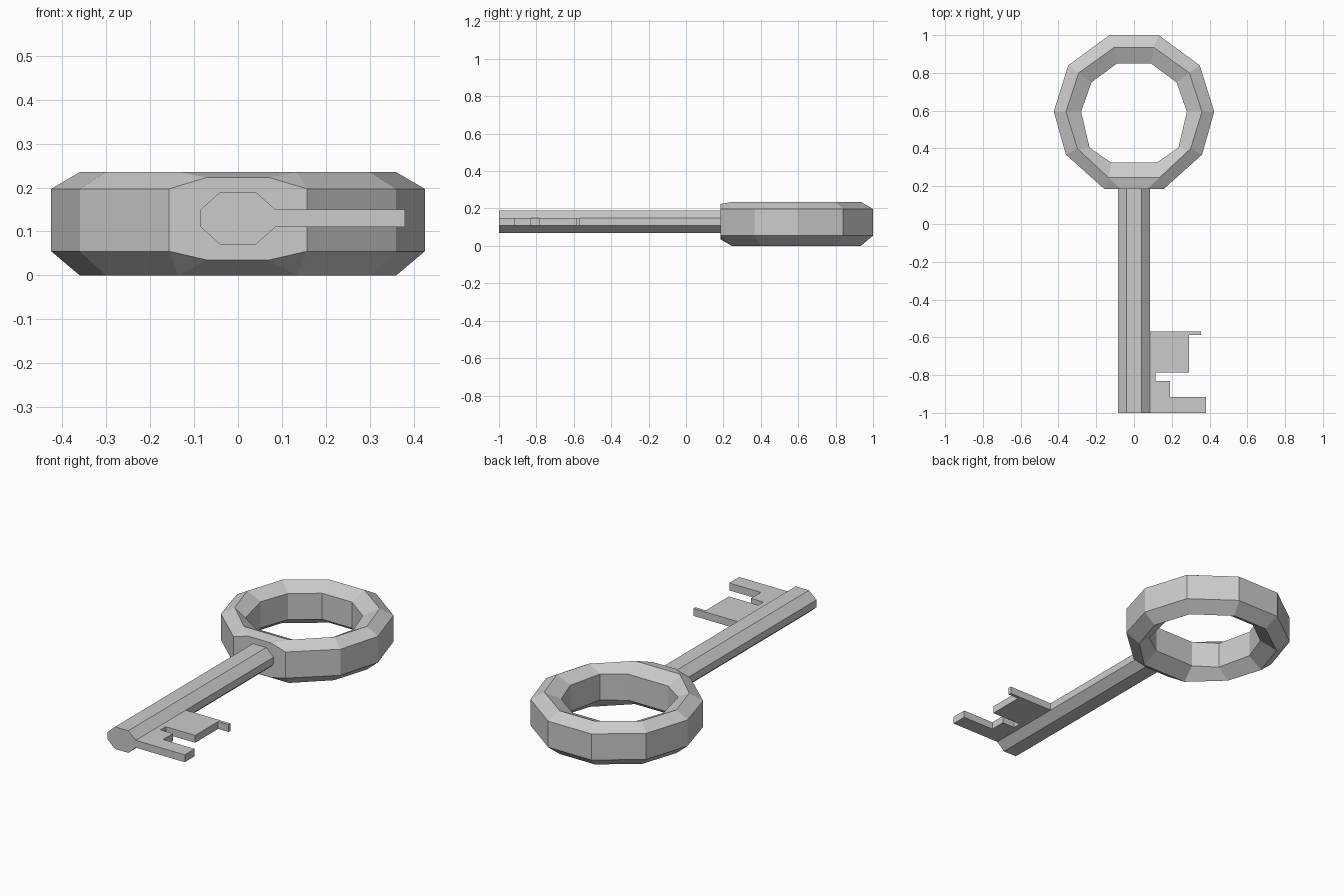
import bpy, bmesh

if "Cube" in bpy.data.objects:
    bpy.data.objects.remove(bpy.data.objects["Cube"])


def make_object(name, verts, faces):
    bm = bmesh.new()
    vs = [bm.verts.new(v) for v in verts]
    for f in faces:
        bm.faces.new([vs[i] for i in f])
    bmesh.ops.recalc_face_normals(bm, faces=bm.faces)
    mesh = bpy.data.meshes.new(name)
    bm.to_mesh(mesh)
    bm.free()
    obj = bpy.data.objects.new(name, mesh)
    bpy.context.collection.objects.link(obj)
    return obj


def prism(name, outline, offset):
    """Closed solid from a planar outline swept along an offset."""
    n = len(outline)
    verts = list(outline) + [tuple(a + b for a, b in zip(p, offset)) for p in outline]
    faces = [tuple(range(n)), tuple(range(2 * n - 1, n - 1, -1))]
    faces += [(i, (i + 1) % n, (i + 1) % n + n, i + n) for i in range(n)]
    return make_object(name, verts, faces)


# Ring handle: right halves of the ten-sided loops, front to back
outer = [(0.157, 0.185), (0.36, 0.367), (0.425, 0.595), (0.348, 0.84), (0.13, 1.0)]
ridge = [(0.135, 0.245), (0.30, 0.40), (0.36, 0.595), (0.293, 0.80), (0.105, 0.935)]
inner = [(0.12, 0.325), (0.235, 0.403), (0.28, 0.595), (0.225, 0.75), (0.09, 0.85)]
sections = [(outer, 0.055), (outer, 0.197), (ridge, 0.235),
            (inner, 0.197), (inner, 0.055), (ridge, 0.0)]
verts = []
for half, z in sections:
    loop = half + [(-x, y) for x, y in reversed(half)]
    verts += [(x, y, z) for x, y in loop]

faces = []
for k in range(6):
    a, b = k * 10, (k + 1) % 6 * 10
    for i in range(10):
        j = (i + 1) % 10
        if i == 9 and k in (0, 1, 5):
            continue          # front segment is replaced by the collar
        faces.append((a + i, a + j, b + j, b + i))

# Collar face where the shaft meets the ring
verts += [(-0.07, 0.185, 0.223), (0.07, 0.185, 0.223),
          (-0.07, 0.185, 0.035), (0.07, 0.185, 0.035)]
faces.append((9, 19, 60, 61, 10, 0, 63, 62))
for left, right, rl, rr, cl, cr in ((19, 10, 29, 20, 60, 61), (9, 0, 59, 50, 62, 63)):
    faces += [(left, cl, rl), (cl, cr, rr, rl), (cr, right, rr)]
make_object("ring_handle", verts, faces)

# Eight-sided shaft
profile = [(0.085, 0.11), (0.085, 0.15), (0.04, 0.19), (-0.04, 0.19),
           (-0.085, 0.15), (-0.085, 0.11), (-0.04, 0.07), (0.04, 0.07)]
prism("shaft", [(x, -1.0, z) for x, z in profile], (0, 1.185, 0))

# Notched bit
bit = [(0.085, -0.57), (0.355, -0.57), (0.355, -0.587), (0.292, -0.587),
       (0.292, -0.785), (0.115, -0.785), (0.115, -0.83), (0.19, -0.83),
       (0.19, -0.915), (0.38, -0.915), (0.38, -1.0), (0.085, -1.0)]
prism("bit", [(x, y, 0.11) for x, y in bit], (0, 0, 0.04))
